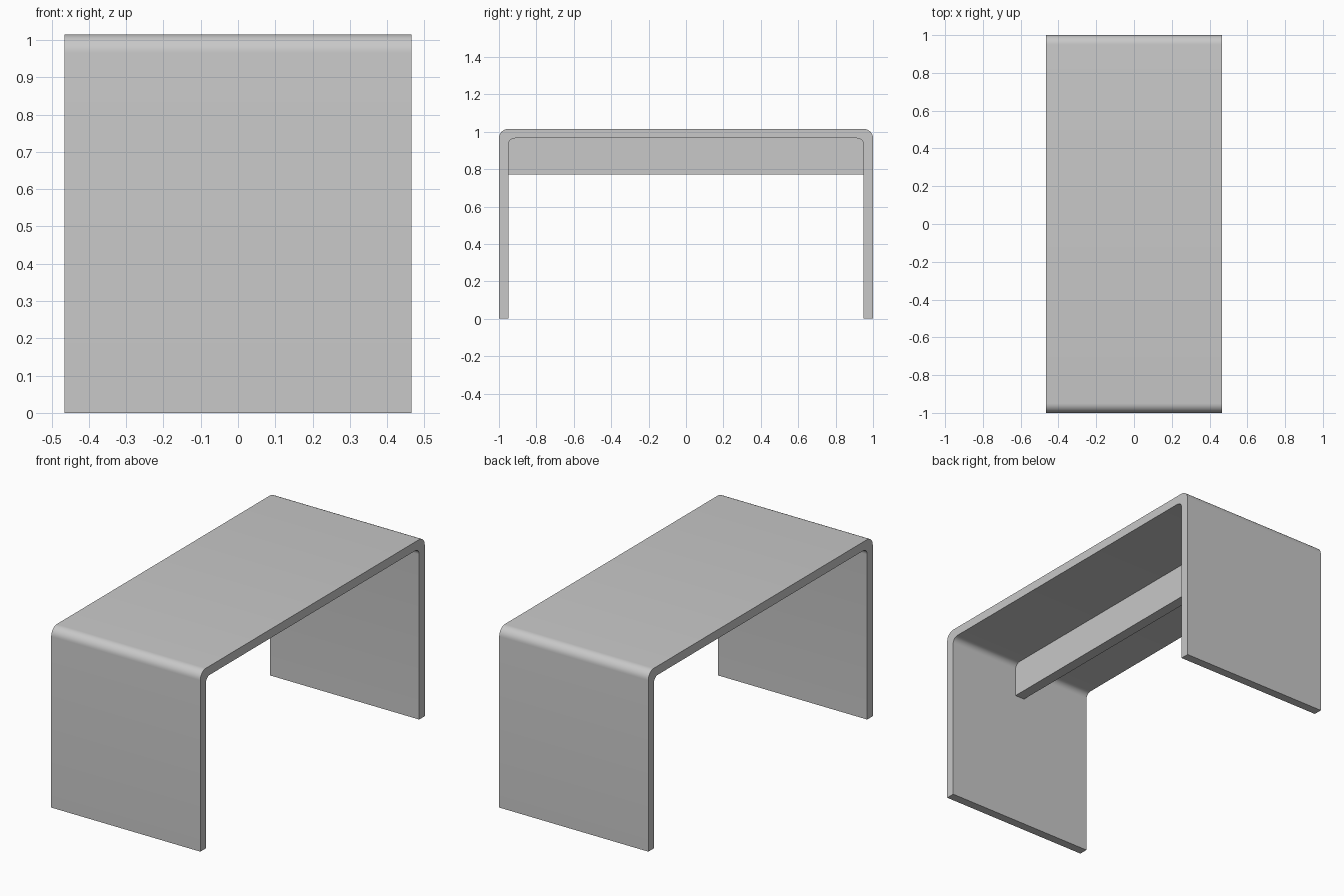
import bpy
import bmesh
from math import cos, sin, pi

cube = bpy.data.objects.get("Cube")
if cube:
    bpy.data.objects.remove(cube, do_unlink=True)

WIDTH, HEIGHT, THICK = 0.93, 1.015, 0.05
OUTER_R, INNER_R, STEPS = 0.05, 0.035, 8
RAIL_THICK, RAIL_BOTTOM = 0.06, 0.77

grey = bpy.data.materials.new("light_grey")
grey.use_nodes = True
colour = (0.58, 0.58, 0.58, 1)
grey.diffuse_color = colour
grey.node_tree.nodes["Principled BSDF"].inputs["Base Color"].default_value = colour


def arch(half, top, radius):
    """Path in y and z, up the front leg, over the top and down the back leg."""
    corner = [(half - radius + radius * cos(a), top - radius + radius * sin(a))
              for a in (pi / 2 * i / STEPS for i in range(STEPS + 1))]
    right = [(half, 0)] + corner
    return [(-y, z) for y, z in right] + right[::-1]


def extrude_profile(name, points, width):
    """Closed y-z profile extruded along x, centred on x = 0."""
    bm = bmesh.new()
    face = bm.faces.new([bm.verts.new((-width / 2, y, z)) for y, z in points])
    grown = bmesh.ops.extrude_face_region(bm, geom=[face])["geom"]
    verts = [v for v in grown if isinstance(v, bmesh.types.BMVert)]
    bmesh.ops.translate(bm, verts=verts, vec=(width, 0, 0))
    bmesh.ops.recalc_face_normals(bm, faces=bm.faces)
    mesh = bpy.data.meshes.new(name)
    bm.to_mesh(mesh)
    bm.free()
    mesh.materials.append(grey)
    obj = bpy.data.objects.new(name, mesh)
    bpy.context.collection.objects.link(obj)
    return obj


# Bent sheet forming the top and both legs
sheet = arch(1, HEIGHT, OUTER_R) + arch(1 - THICK, HEIGHT - THICK, INNER_R)[::-1]
body = extrude_profile("table_body", sheet, WIDTH)
bpy.ops.object.select_all(action="DESELECT")
body.select_set(True)
bpy.context.view_layer.objects.active = body
bpy.ops.object.shade_smooth_by_angle(angle=pi / 6)

# Stiffening rail under the top, following the rounded inner corners
inner = arch(1 - THICK, HEIGHT - THICK, INNER_R)
rail = [(y, max(z, RAIL_BOTTOM)) for y, z in inner]
extrude_profile("support_rail", rail, RAIL_THICK)
